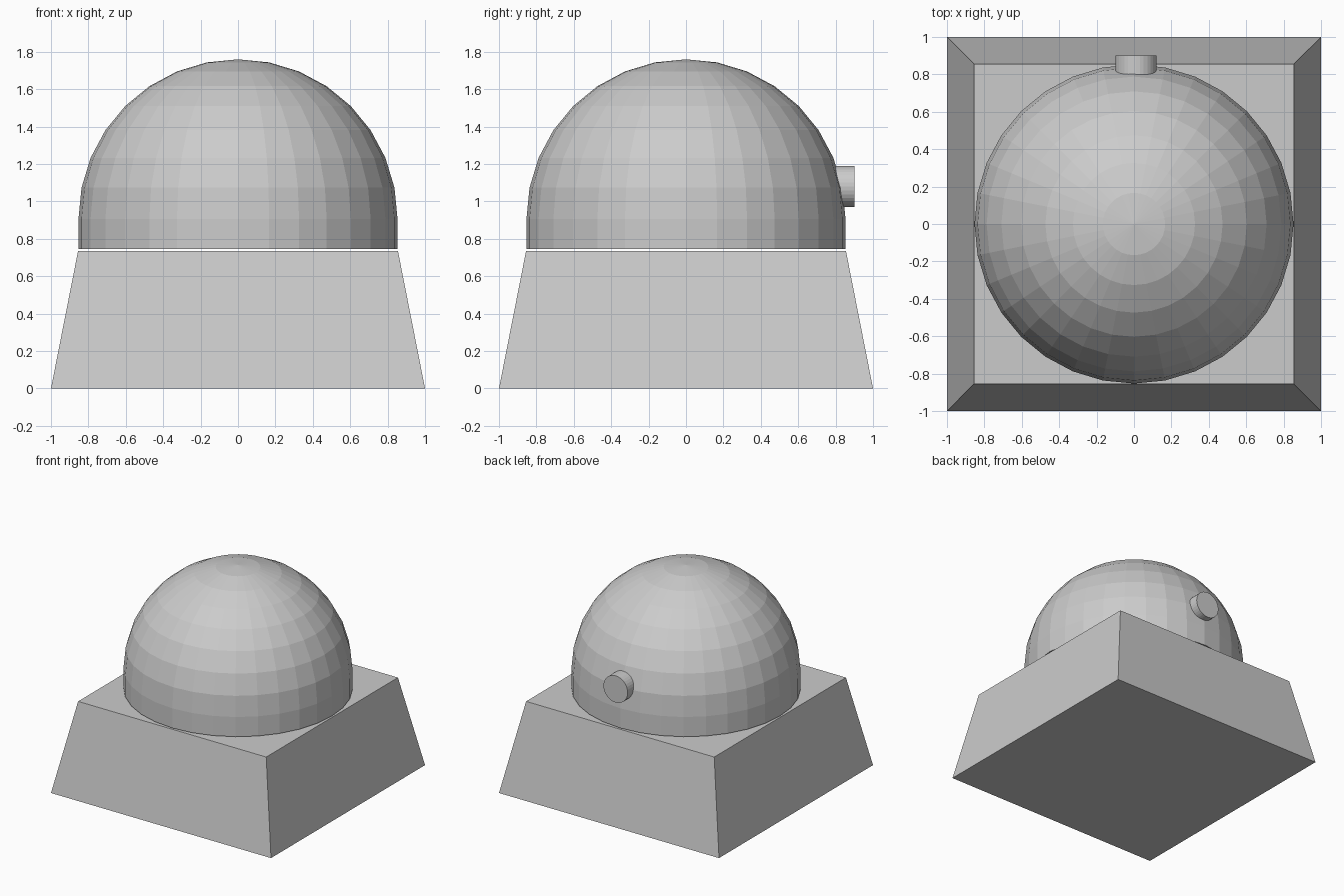
import bpy, bmesh, math
from mathutils import Matrix

if "Cube" in bpy.data.objects:
    bpy.data.objects.remove(bpy.data.objects["Cube"])


def finish(name, bm):
    bmesh.ops.recalc_face_normals(bm, faces=bm.faces)
    mesh = bpy.data.meshes.new(name)
    bm.to_mesh(mesh)
    bm.free()
    obj = bpy.data.objects.new(name, mesh)
    bpy.context.collection.objects.link(obj)
    return obj


BASE_TOP = 0.736
DOME_BOTTOM = 0.745
DOME_CENTRE = 0.907
DOME_RADIUS = 0.853

# Tapered square base
bm = bmesh.new()
bmesh.ops.create_cube(bm, size=2)
for v in bm.verts:
    if v.co.z > 0:
        v.co = (v.co.x * 0.855, v.co.y * 0.855, BASE_TOP)
    else:
        v.co.z = 0
finish("base", bm)

# Faceted dome: upper half of a sphere with a short straight skirt
bm = bmesh.new()
bmesh.ops.create_uvsphere(bm, u_segments=32, v_segments=16, radius=DOME_RADIUS,
                          matrix=Matrix.Translation((0, 0, DOME_CENTRE)))
lower = [v for v in bm.verts if v.co.z < DOME_CENTRE - 0.001]
bmesh.ops.delete(bm, geom=lower, context='VERTS')
rim = [e for e in bm.edges if e.is_boundary]
skirt = bmesh.ops.extrude_edge_only(bm, edges=rim)["geom"]
for v in (g for g in skirt if isinstance(g, bmesh.types.BMVert)):
    v.co.z = DOME_BOTTOM
bmesh.ops.holes_fill(bm, edges=[e for e in bm.edges if e.is_boundary], sides=0)
finish("dome", bm)

# Round knob on the back of the dome
bm = bmesh.new()
bmesh.ops.create_cone(bm, cap_ends=True, segments=32, radius1=0.11, radius2=0.11, depth=0.14,
                      matrix=Matrix.Translation((0.01, 0.83, 1.08)) @ Matrix.Rotation(math.pi / 2, 4, 'X'))
finish("back_knob", bm)
